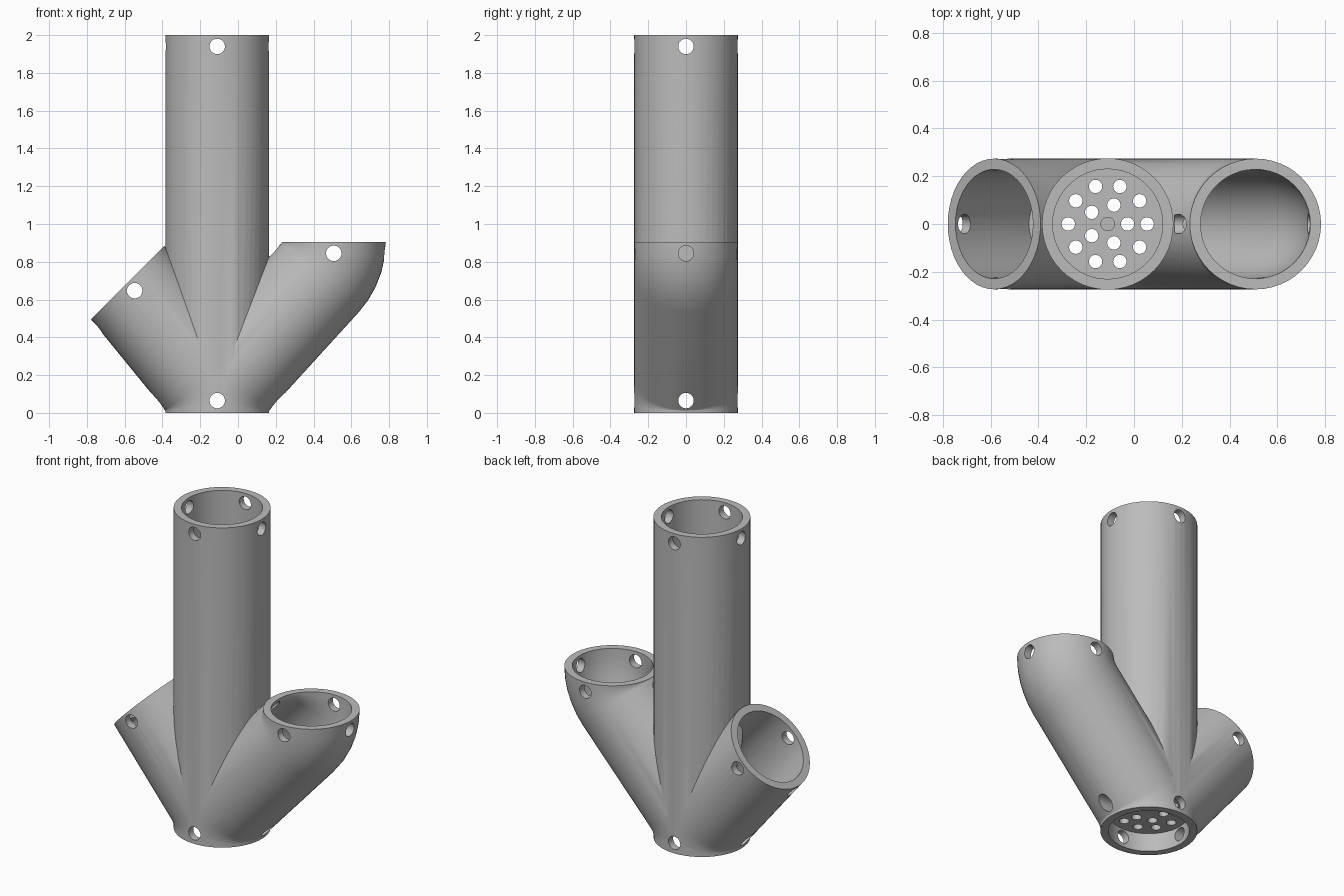
import bpy, bmesh
from math import sin, cos, pi, radians
from mathutils import Vector

cube = bpy.data.objects.get("Cube")
if cube:
    bpy.data.objects.remove(cube, do_unlink=True)

CX, R, BORE, BEND = -0.11, 0.275, 0.23, 0.28
PLATE_LOW, PLATE_TOP = 0.115, 0.15
SEG = 48


def make_object(name, bm):
    bmesh.ops.recalc_face_normals(bm, faces=bm.faces)
    mesh = bpy.data.meshes.new(name)
    bm.to_mesh(mesh)
    bm.free()
    ob = bpy.data.objects.new(name, mesh)
    bpy.context.collection.objects.link(ob)
    return ob


def add_rod(bm, start, end, radius, seg=24):
    """Capped cylinder between two points."""
    a, b = Vector(start), Vector(end)
    axis = (b - a).normalized()
    u = axis.orthogonal().normalized()
    v = axis.cross(u)
    rings = []
    for c in (a, b):
        rings.append([bm.verts.new(c + radius * (u * cos(2 * pi * i / seg) + v * sin(2 * pi * i / seg)))
                      for i in range(seg)])
    for i in range(seg):
        j = (i + 1) % seg
        bm.faces.new((rings[0][i], rings[0][j], rings[1][j], rings[1][i]))
    bm.faces.new(rings[0])
    bm.faces.new(rings[1])


def rods(name, items, seg=24):
    bm = bmesh.new()
    for start, end, radius in items:
        add_rod(bm, start, end, radius, seg)
    return make_object(name, bm)


def sweep(name, path, side, radius, clip=None):
    """Pipe through sections (x, z, tilt) leaning towards side."""
    bm = bmesh.new()
    rings = []
    for x, z, t in path:
        u = Vector((side * cos(t), 0, -sin(t)))
        ring = []
        for i in range(SEG):
            a = 2 * pi * i / SEG
            ring.append(bm.verts.new(Vector((x, 0, z)) + u * (radius - 0.0005) * cos(a)
                                     + Vector((0, (radius - 0.0015) * sin(a), 0))))
        rings.append(ring)
    for p, q in zip(rings, rings[1:]):
        for i in range(SEG):
            j = (i + 1) % SEG
            bm.faces.new((p[i], p[j], q[j], q[i]))
    bm.faces.new(rings[0])
    bm.faces.new(rings[-1])
    if clip is not None:
        geom = bm.verts[:] + bm.edges[:] + bm.faces[:]
        bmesh.ops.bisect_plane(bm, geom=geom, plane_co=(0, 0, clip),
                               plane_no=(0, 0, 1), clear_inner=True)
        bmesh.ops.holes_fill(bm, edges=[e for e in bm.edges if e.is_boundary], sides=0)
    return make_object(name, bm)


def combine(target, other, operation):
    mod = target.modifiers.new("join", "BOOLEAN")
    mod.operation, mod.object, mod.solver = operation, other, "EXACT"
    bpy.context.view_layer.objects.active = target
    bpy.ops.object.modifier_apply(modifier=mod.name)
    bpy.data.objects.remove(other, do_unlink=True)


def lower_bend(side, tilt, steps=6):
    """Sections turning outwards from the foot."""
    return [(CX + side * BEND * (1 - cos(tilt * k / steps)), 0.01 + BEND * sin(tilt * k / steps),
             tilt * k / steps) for k in range(steps + 1)]


def extended(path, side, length=0.06):
    x, z, t = path[-1]
    return path + [(x + side * sin(t) * length, z + cos(t) * length, t)]


# Branch centre lines: one elbowed to point up, one cut square
tilt = radians(42.2)
elbow = [(0.228 + BEND * cos(tilt * k / 5), 0.905 - BEND * sin(tilt * k / 5), tilt * k / 5)
         for k in range(5, -1, -1)]
left_path = lower_bend(1, tilt) + elbow
right_path = lower_bend(-1, radians(39.3)) + [(-0.585, 0.69, radians(45))]

# Outer walls
body = rods("branched_pipe", [((CX, 0, 0), (CX, 0, 2), R)], SEG)
for path, side in ((left_path, 1), (right_path, -1)):
    combine(body, sweep("branch", path, side, R), "UNION")

# Bores, leaving a floor plate inside the main pipe
combine(body, rods("lower_bore", [((CX, 0, -0.1), (CX, 0, PLATE_LOW), BORE)], SEG), "DIFFERENCE")
combine(body, rods("upper_bore", [((CX, 0, PLATE_TOP), (CX, 0, 2.1), BORE)], SEG), "DIFFERENCE")
for path, side in ((left_path, 1), (right_path, -1)):
    cutter = sweep("branch_bore", extended(path, side), side, BORE, PLATE_TOP + 0.001)
    combine(body, cutter, "DIFFERENCE")

# Drain holes in the plate and a shallow centre dimple
drains = [((CX, 0, PLATE_TOP - 0.015), (CX, 0, PLATE_TOP + 0.05), 0.028)]
for count, ring in ((10, 0.165), (5, 0.083)):
    for k in range(count):
        a = 2 * pi * k / count
        x, y = CX + ring * cos(a), ring * sin(a)
        drains.append(((x, y, PLATE_LOW - 0.05), (x, y, PLATE_TOP + 0.05), 0.028))
combine(body, rods("drains", drains), "DIFFERENCE")

# Pin holes around every opening
pin = 0.041
across = [((x, -0.5, z), (x, 0.5, z), pin)
          for x, z in ((CX, 1.94), (CX, 0.065), (0.507, 0.845), (-0.547, 0.647))]
combine(body, rods("pins_across", across), "DIFFERENCE")
along = [((-0.9, 0, z), (0.9, 0, z), pin) for z in (1.94, 0.065)]
along.append(((0.169, 0, 0.845), (0.95, 0, 0.845), pin))
along.append(((-0.547, 0, 0.647), (-0.83, 0, 0.364), pin))
combine(body, rods("pins_along", along), "DIFFERENCE")

# Finish
grey = bpy.data.materials.new("plain_grey")
grey.use_nodes = True
colour = (0.5, 0.5, 0.5, 1)
grey.diffuse_color = colour
grey.node_tree.nodes["Principled BSDF"].inputs["Base Color"].default_value = colour
body.data.materials.clear()
body.data.materials.append(grey)
bpy.ops.object.select_all(action="DESELECT")
body.select_set(True)
bpy.context.view_layer.objects.active = body
bpy.ops.object.shade_smooth_by_angle(angle=radians(30))
